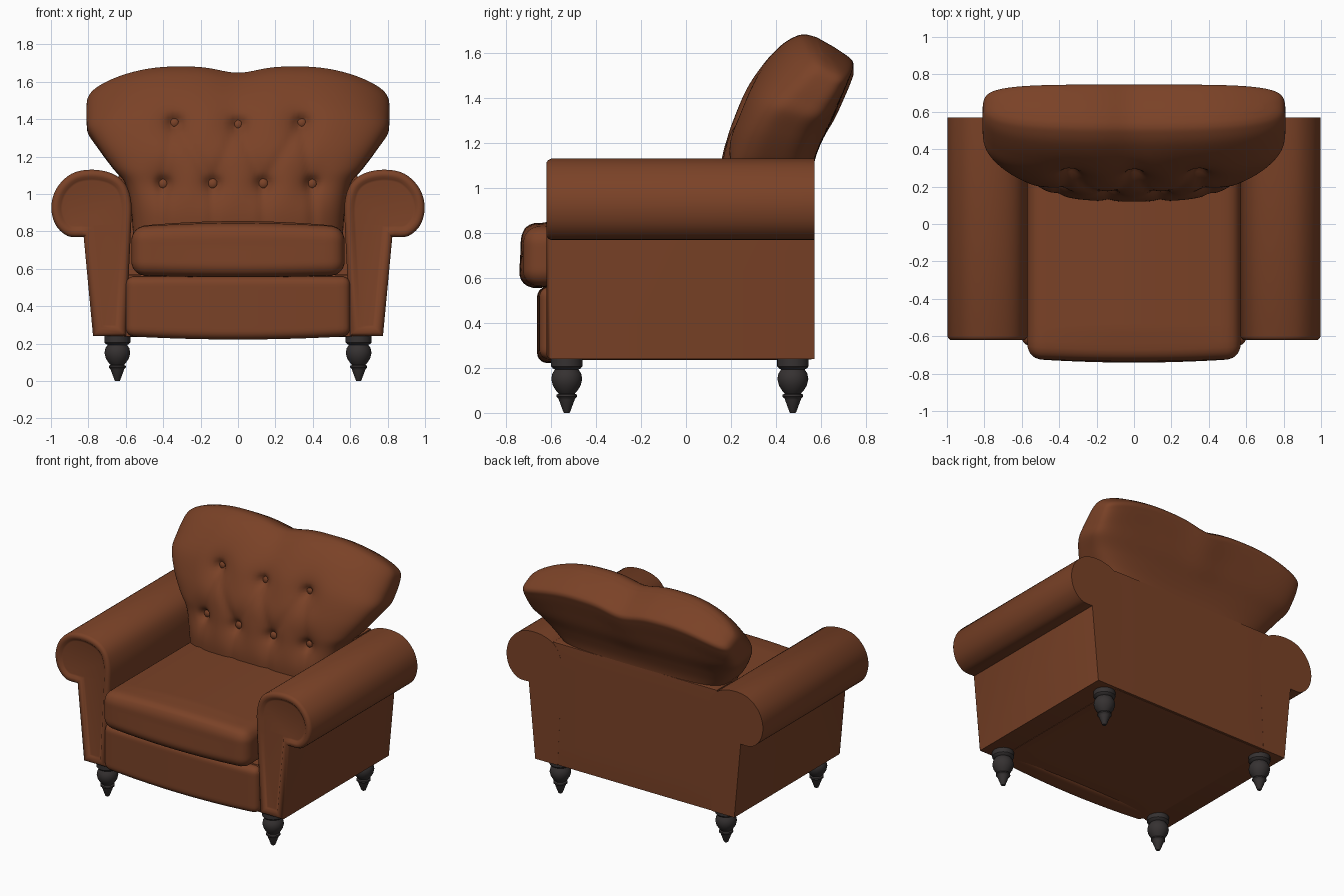
import bpy, bmesh, math
from mathutils import Vector

if "Cube" in bpy.data.objects:
    bpy.data.objects.remove(bpy.data.objects["Cube"])


def material(name, rgb):
    m = bpy.data.materials.new(name)
    m.diffuse_color = (*rgb, 1)
    m.use_nodes = True
    m.node_tree.nodes["Principled BSDF"].inputs["Base Color"].default_value = m.diffuse_color
    return m


LEATHER = material("brown leather", (0.195, 0.054, 0.02))
WOOD = material("dark wood", (0.036, 0.031, 0.031))


def finish(name, bm, mat, angle=40):
    bmesh.ops.recalc_face_normals(bm, faces=bm.faces)
    me = bpy.data.meshes.new(name)
    bm.to_mesh(me)
    bm.free()
    me.materials.append(mat)
    ob = bpy.data.objects.new(name, me)
    bpy.context.collection.objects.link(ob)
    bpy.ops.object.select_all(action='DESELECT')
    ob.select_set(True)
    bpy.context.view_layer.objects.active = ob
    bpy.ops.object.shade_smooth_by_angle(angle=math.radians(angle))
    return ob


def spline(pts, steps):
    """Catmull-Rom through points of any dimension."""
    out = []
    for i in range(len(pts) - 1):
        a, b, c, d = (pts[max(i - 1, 0)], pts[i], pts[i + 1], pts[min(i + 2, len(pts) - 1)])
        for k in range(steps):
            t = k / steps
            out.append([0.5 * (2 * q + (r - p) * t + (2 * p - 5 * q + 4 * r - s) * t * t
                               + (3 * q - p - 3 * r + s) * t ** 3)
                        for p, q, r, s in zip(a, b, c, d)])
    return out + [list(pts[-1])]


def rounded_box(name, lo, hi, r, cuts=24, deform=None):
    lo, hi = Vector(lo), Vector(hi)
    mid, half = (lo + hi) / 2, (hi - lo) / 2
    bm = bmesh.new()
    bmesh.ops.create_cube(bm, size=2)
    bmesh.ops.subdivide_edges(bm, edges=bm.edges[:], cuts=cuts, use_grid_fill=True)
    for v in bm.verts:
        p = Vector([math.sin(math.pi / 2 * v.co[k]) * half[k] for k in range(3)])
        q = Vector([max(-half[k] + r, min(half[k] - r, p[k])) for k in range(3)])
        d = p - q
        v.co = mid + q + (d.normalized() * r if d.length > 1e-7 else d)
        if deform:
            deform(v.co)
    return finish(name, bm, LEATHER)


# Frame: base box and flat back panel
rounded_box("base", (-0.62, -0.6, 0.235), (0.62, 0.56, 0.57), 0.01, 6)
rounded_box("back_panel", (-0.64, 0.4, 0.24), (0.64, 0.57, 1.1), 0.006, 6)


# Front rail, bowed along the bottom
def bow(c):
    k = 1 - (c.x / 0.6) ** 2
    if c.z < 0.4:
        c.z -= 0.018 * k
    if c.y < -0.6:
        c.y -= 0.012 * k


rounded_box("front_rail", (-0.6, -0.65, 0.24), (0.6, -0.5, 0.56), 0.045, deform=bow)


# Seat cushion, crowned on top and puffed at the front
def crown(c):
    k = max(0, 1 - (c.x / 0.57) ** 2)
    if c.z > 0.7:
        c.z += 0.03 * k * min(1, (c.z - 0.7) / 0.1)
    if c.y < -0.6:
        c.y -= 0.015 * k + 0.06 * max(0, 0.74 - c.z) * k
        c.z -= 0.01 * k


rounded_box("seat_cushion", (-0.57, -0.72, 0.565), (0.57, 0.3, 0.825), 0.075, deform=crown)

# Scroll arms: extruded profile with a recessed front panel, mirrored
scroll = spline([(0.572, 0.82), (0.57, 0.95), (0.6, 1.05), (0.67, 1.108), (0.78, 1.13),
                 (0.89, 1.108), (0.97, 1.03), (0.998, 0.93), (0.975, 0.835),
                 (0.91, 0.775), (0.825, 0.77)], 5)
profile = [(0.6, 0.24)] + scroll + [(0.775, 0.24)]
bm = bmesh.new()
front = bm.faces.new([bm.verts.new((x, 0.57, z)) for x, z in profile])
new = bmesh.ops.extrude_face_region(bm, geom=[front], use_keep_orig=True)["geom"]
for v in new:
    if isinstance(v, bmesh.types.BMVert):
        v.co.y = -0.6
bmesh.ops.recalc_face_normals(bm, faces=bm.faces)
cap = [f for f in bm.faces if f.calc_center_median().y < -0.59]
for width, depth in ((0.006, 0.012), (0.01, 0.008), (0.022, 0.0), (0.012, -0.012), (0.01, -0.002)):
    bmesh.ops.inset_region(bm, faces=cap, thickness=width, depth=depth, use_even_offset=True)
arm = finish("arms", bm, LEATHER, 50)
arm.modifiers.new("Mirror", 'MIRROR').use_mirror_merge = False

# Tufted back: rows of (front y, front z, rear y, rear z, half width)
rows = spline([(0.125, 0.76, 0.565, 0.75, 0.56), (0.12, 0.9, 0.565, 0.9, 0.57),
               (0.135, 1.05, 0.565, 1.05, 0.60), (0.16, 1.15, 0.575, 1.13, 0.67),
               (0.2, 1.28, 0.61, 1.22, 0.745), (0.26, 1.43, 0.66, 1.32, 0.80),
               (0.34, 1.55, 0.70, 1.42, 0.81), (0.42, 1.635, 0.735, 1.51, 0.81),
               (0.485, 1.675, 0.745, 1.55, 0.80), (0.53, 1.683, 0.725, 1.58, 0.765),
               (0.58, 1.67, 0.66, 1.625, 0.69)], 7)
upper = [(-0.34, 1.38), (0, 1.37), (0.34, 1.38)]
lower = [(-0.4, 1.055), (-0.135, 1.055), (0.135, 1.055), (0.395, 1.055)]
tufts = upper + lower
folds = [(u, l) for u in upper for l in lower if abs(u[0] - l[0]) < 0.25]
folds += [(l, (l[0] * 1.02, 0.82)) for l in lower]


def segment_distance(x, z, a, b):
    p, a, b = Vector((x, z)), Vector(a), Vector(b)
    t = max(0, min(1, (p - a).dot(b - a) / (b - a).length_squared))
    return (p - a - (b - a) * t).length


def dimple(x, z):
    deep = 0
    for a in tufts:
        d = math.hypot(x - a[0], z - a[1])
        deep += 0.04 * math.exp(-(d / 0.035) ** 2) + 0.035 * math.exp(-(d / 0.095) ** 2)
    crease = max(math.exp(-(segment_distance(x, z, a, b) / 0.03) ** 2) for a, b in folds)
    return deep + 0.010 * crease


M = 90
bm = bmesh.new()
rings, front_verts = [], []
for yf, zf, yb, zb, w in rows:
    F, B = Vector((0, yf, zf)), Vector((0, yb, zb))
    mid, half = (F + B) / 2, (B - F) / 2
    s = max(0, min(1, (mid.z - 1.2) / 0.4))
    s = s * s * (3 - 2 * s)
    ring = []
    for j in range(2 * M):
        is_front = j <= M
        k = j if is_front else 2 * M - j
        u = math.sin(math.pi / 2 * (2 * k / M - 1))
        n = 2.9 if is_front else 4.5
        depth = max(0, 1 - abs(u) ** n) ** (1 / n) * (-1 if is_front else 1)
        co = mid + half * depth
        co.x = u * w
        # camel-shaped top edge
        ax = abs(co.x)
        co.z -= s * (0.035 * math.exp(-(ax / 0.14) ** 2)
                     + 0.1 * max(0, (ax - 0.35) / 0.45) ** 2)
        if is_front:
            co.y += dimple(co.x, co.z)
        v = bm.verts.new(co)
        ring.append(v)
        if is_front:
            front_verts.append(co.copy())
    rings.append(ring)
for a, b in zip(rings, rings[1:]):
    for j in range(2 * M):
        i = (j + 1) % (2 * M)
        bm.faces.new((a[j], a[i], b[i], b[j]))
for r in (rings[0], rings[-1]):
    for i in range(M):
        quad = [r[i], r[i + 1], r[(2 * M - i - 1)], r[(2 * M - i) % (2 * M)]]
        bm.faces.new(list(dict.fromkeys(quad)))
finish("tufted_back", bm, LEATHER, 60)

# Buttons sunk in the tufts
for i, (x, z) in enumerate(tufts):
    seat = min(front_verts, key=lambda c: math.hypot(c.x - x, c.z - z))
    bm = bmesh.new()
    bmesh.ops.create_uvsphere(bm, u_segments=20, v_segments=12, radius=0.028)
    for v in bm.verts:
        v.co = Vector((v.co.x + x, v.co.y * 0.7 + seat.y - 0.006, v.co.z + z))
    finish(f"button_{i + 1}", bm, LEATHER)

# Turned legs
turning = [(0.07, 0.25), (0.07, 0.207), (0.062, 0.198), (0.052, 0.193), (0.064, 0.175),
           (0.069, 0.15), (0.062, 0.122), (0.047, 0.098), (0.036, 0.086), (0.045, 0.081),
           (0.046, 0.072), (0.037, 0.064), (0.035, 0.058), (0.015, 0.004), (0.012, 0.0)]
for side, x in (("left", -0.645), ("right", 0.645)):
    for end, y in (("front", -0.53), ("rear", 0.475)):
        bm = bmesh.new()
        loops = [[bm.verts.new((x + r * math.cos(a * math.tau / 28),
                                y + r * math.sin(a * math.tau / 28), z)) for a in range(28)]
                 for r, z in turning]
        for p, q in zip(loops, loops[1:]):
            for a in range(28):
                b = (a + 1) % 28
                bm.faces.new((p[a], p[b], q[b], q[a]))
        bm.faces.new(loops[0])
        bm.faces.new(loops[-1])
        finish(f"{end}_{side}_leg", bm, WOOD)
